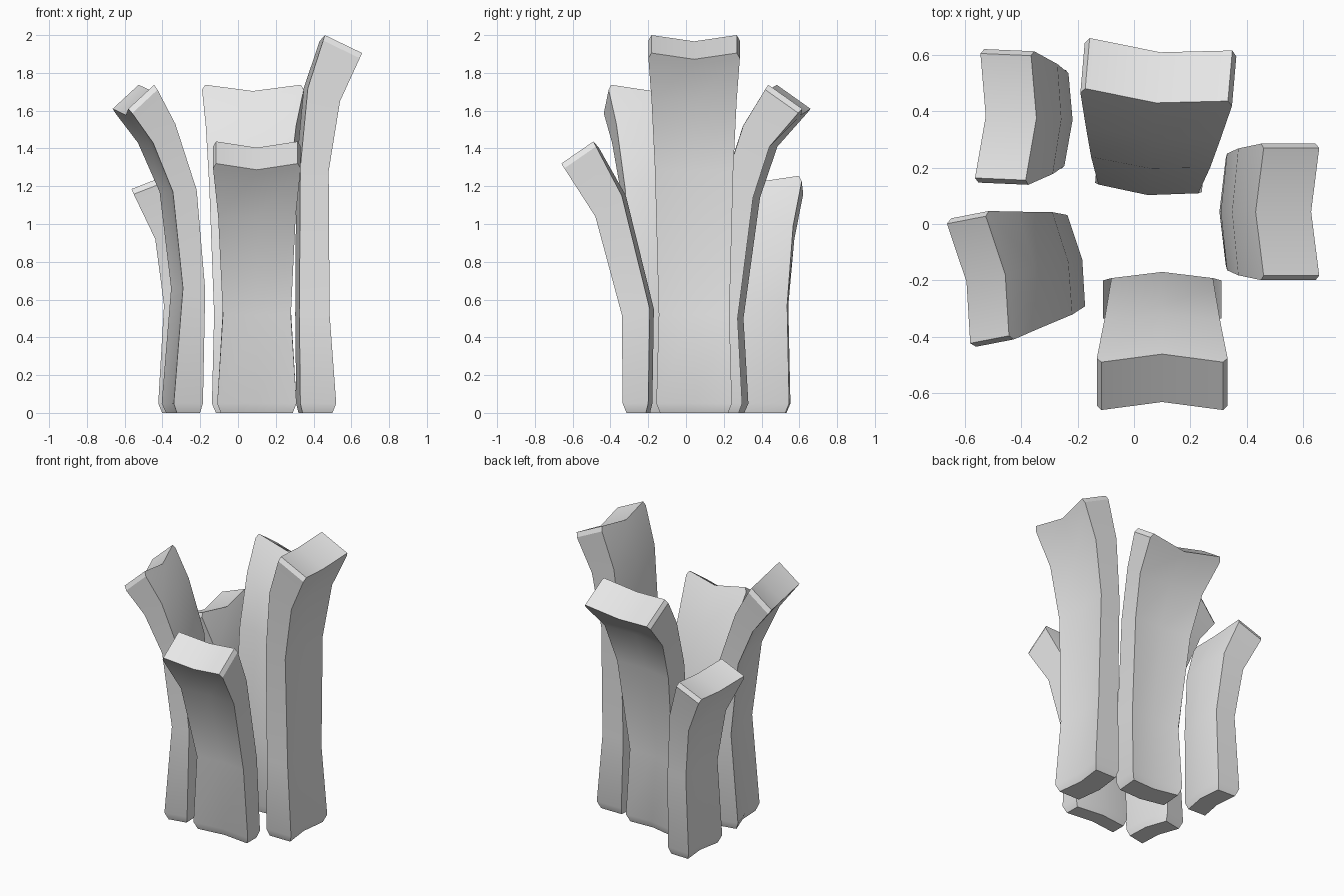
import bpy
import bmesh
import math

cube = bpy.data.objects.get("Cube")
if cube:
    bpy.data.objects.remove(cube, do_unlink=True)

# Single plain grey
grey = bpy.data.materials.new("light_grey")
grey.use_nodes = True
colour = (0.8, 0.8, 0.8, 1.0)
grey.diffuse_color = colour
grey.node_tree.nodes["Principled BSDF"].inputs["Base Color"].default_value = colour


def pulled_back(end, prev, dist):
    """Move a 2D point from end towards prev by dist."""
    dx, dz = prev[0] - end[0], prev[1] - end[1]
    k = dist / math.hypot(dx, dz)
    return end[0] + dx * k, end[1] + dz * k


def build_plank(name, origin, angle, stations):
    """Bent plank; station = outer (r, z), inner (r, z), half width."""
    a = math.radians(angle)
    out, side = (math.cos(a), math.sin(a)), (-math.sin(a), math.cos(a))
    first, last, prev = stations[0], stations[-1], stations[-2]

    # Chamfered foot, body, then chamfered tip with a shallow notch
    rings = [((first[0][0] - 0.02, 0), (first[1][0] + 0.012, 0), first[2] - 0.02, 0)]
    rings += [(o, i, w, 0) for o, i, w in stations[:-1]]
    rings.append((pulled_back(last[0], prev[0], 0.03),
                  pulled_back(last[1], prev[1], 0.03), last[2], 0.03))
    rings.append((last[0], last[1], last[2] - 0.016, 0.033))

    bm = bmesh.new()
    loops = []
    for outer, inner, w, notch in rings:
        loop = []
        for (r, z), order in ((outer, (-1, 0, 1)), (inner, (1, 0, -1))):
            for s in order:
                # The middle line is pressed inward, giving a chevron section
                rr = r - (0.022 + 0.2 * notch if s == 0 else 0)
                zz = z - (notch if s == 0 else 0)
                loop.append(bm.verts.new((origin[0] + out[0] * rr + side[0] * s * w,
                                          origin[1] + out[1] * rr + side[1] * s * w, zz)))
        loops.append(loop)
    for lo, hi in zip(loops, loops[1:]):
        for k in range(6):
            n = (k + 1) % 6
            bm.faces.new((lo[k], lo[n], hi[n], hi[k]))
    for loop in (loops[0], loops[-1]):
        bm.faces.new((loop[0], loop[1], loop[4], loop[5]))
        bm.faces.new((loop[1], loop[2], loop[3], loop[4]))
    bmesh.ops.recalc_face_normals(bm, faces=bm.faces)

    mesh = bpy.data.meshes.new(name)
    bm.to_mesh(mesh)
    bm.free()
    mesh.materials.append(grey)
    obj = bpy.data.objects.new(name, mesh)
    bpy.context.collection.objects.link(obj)
    bpy.ops.object.select_all(action='DESELECT')
    obj.select_set(True)
    bpy.context.view_layer.objects.active = obj
    bpy.ops.object.shade_smooth_by_angle(angle=math.radians(30))


build_plank("front_plank", (0.10, 0), -90, [
    ((0.335, 0.05), (0.20, 0.05), 0.21),
    ((0.34, 0.52), (0.192, 0.55), 0.18),
    ((0.48, 1.04), (0.34, 1.15), 0.205),
    ((0.66, 1.32), (0.49, 1.437), 0.232)])

build_plank("left_plank", (0, 0.043), 0, [
    ((0.52, 0.05), (0.33, 0.05), 0.20),
    ((0.485, 0.52), (0.325, 0.52), 0.187),
    ((0.48, 1.28), (0.33, 1.30), 0.207),
    ((0.54, 1.65), (0.37, 1.72), 0.225),
    ((0.657, 1.905), (0.46, 2.0), 0.242)])

build_plank("back_plank", (0.04, 0), 85, [
    ((0.315, 0.05), (0.13, 0.05), 0.19),
    ((0.29, 0.50), (0.125, 0.52), 0.178),
    ((0.375, 1.14), (0.22, 1.20), 0.212),
    ((0.465, 1.41), (0.325, 1.52), 0.24),
    ((0.64, 1.61), (0.46, 1.737), 0.27)])

build_plank("back_right_plank", (0, 0.36), 177.5, [
    ((0.415, 0.05), (0.25, 0.05), 0.175),
    ((0.385, 0.57), (0.24, 0.57), 0.165),
    ((0.43, 0.92), (0.28, 0.99), 0.195),
    ((0.555, 1.185), (0.375, 1.255), 0.237)])

build_plank("front_right_plank", (-0.205, -0.13), 191, [
    ((0.17, 0.05), (0.013, 0.05), 0.168),
    ((0.12, 0.66), (0.0, 0.65), 0.165),
    ((0.178, 1.17), (0.05, 1.18), 0.185),
    ((0.29, 1.43), (0.17, 1.53), 0.21),
    ((0.425, 1.61), (0.285, 1.737), 0.232)])
